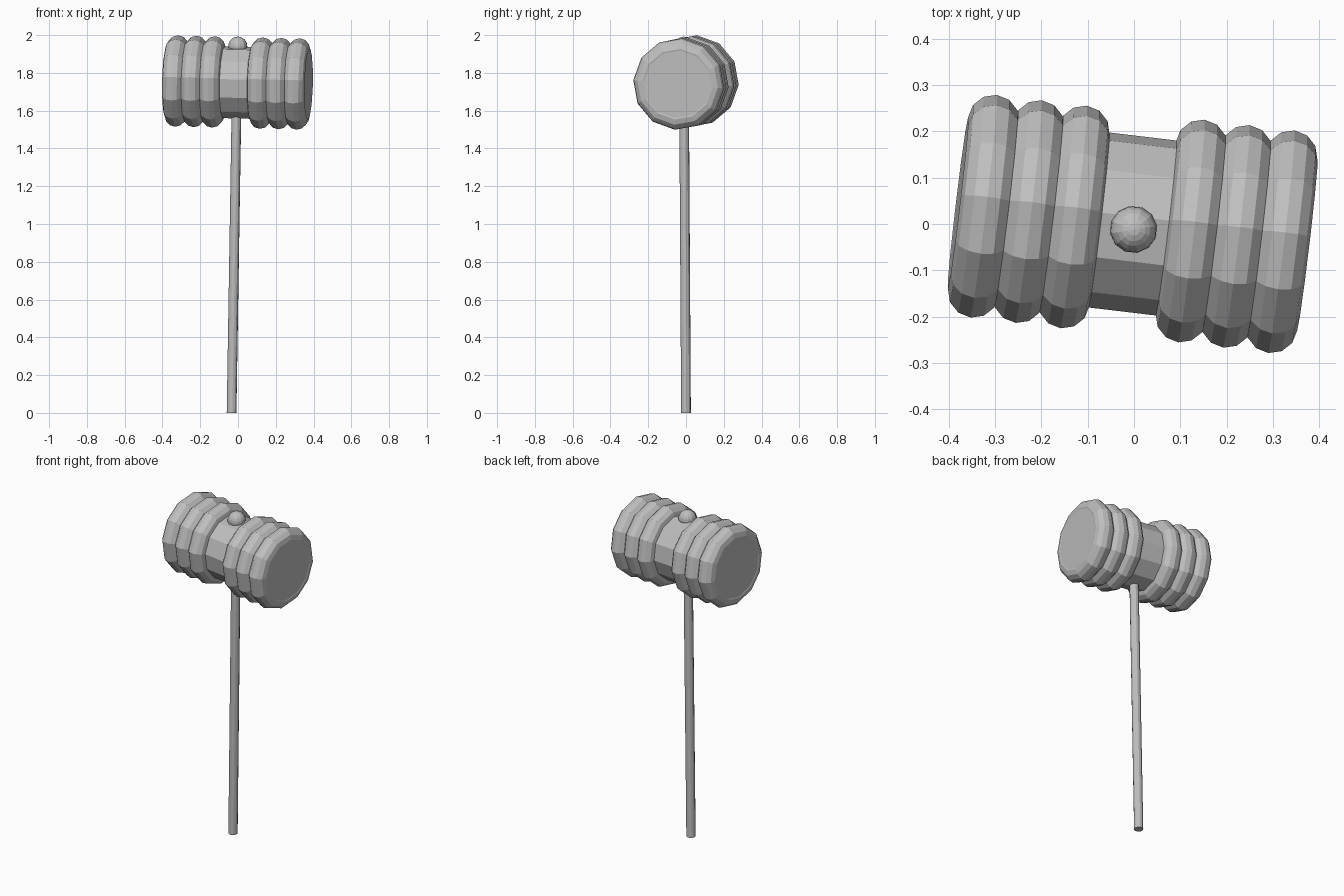
import bpy
from math import radians
from mathutils import Euler, Matrix, Vector

cube = bpy.data.objects.get("Cube")
if cube:
    bpy.data.objects.remove(cube, do_unlink=True)

SIDES = 12
grey = bpy.data.materials.new("plain_grey")
grey.use_nodes = True
grey.diffuse_color = (0.52, 0.52, 0.52, 1)
grey.node_tree.nodes["Principled BSDF"].inputs["Base Color"].default_value = grey.diffuse_color


def finish(name, matrix):
    """Name the new primitive, colour it and bake its placement into the mesh."""
    part = bpy.context.object
    part.name = name
    part.data.materials.append(grey)
    part.data.transform(matrix)
    return part


# Head frame: the local x axis runs along the barrel
head = Matrix.Translation((-0.003, 0, 1.749)) @ Euler(
    (radians(-5), radians(1.4), radians(-6.8))).to_matrix().to_4x4()
along_x = Matrix.Rotation(radians(90), 4, "Y")

# Barrel core, which also closes both striking faces
bpy.ops.mesh.primitive_cylinder_add(vertices=SIDES, radius=0.191, depth=0.756)
finish("head_barrel", head @ along_x)

# Three rounded rings on each side of the bare middle
for side, sign in (("left", 1), ("right", -1)):
    for i in range(3):
        bpy.ops.mesh.primitive_torus_add(
            major_segments=SIDES, minor_segments=SIDES,
            major_radius=0.187, minor_radius=0.056)
        offset = Matrix.Translation((sign * (0.128 + 0.098 * i), 0, 0))
        finish(f"{side}_ring_{i + 1}", head @ offset @ along_x)

# Slightly leaning handle that runs up into the head
foot, top = Vector((-0.034, 0, 0)), Vector((-0.005, -0.011, 1.8))
lean = (top - foot).to_track_quat("Z", "Y").to_matrix().to_4x4()
bpy.ops.mesh.primitive_cylinder_add(vertices=SIDES, radius=0.026, depth=(top - foot).length)
finish("handle", Matrix.Translation((foot + top) / 2) @ lean)

# Round knob on top, in line with the handle
bpy.ops.mesh.primitive_uv_sphere_add(segments=SIDES, ring_count=SIDES, radius=0.051)
finish("top_knob", Matrix.Translation((-0.001, -0.012, 1.941)) @ lean)
